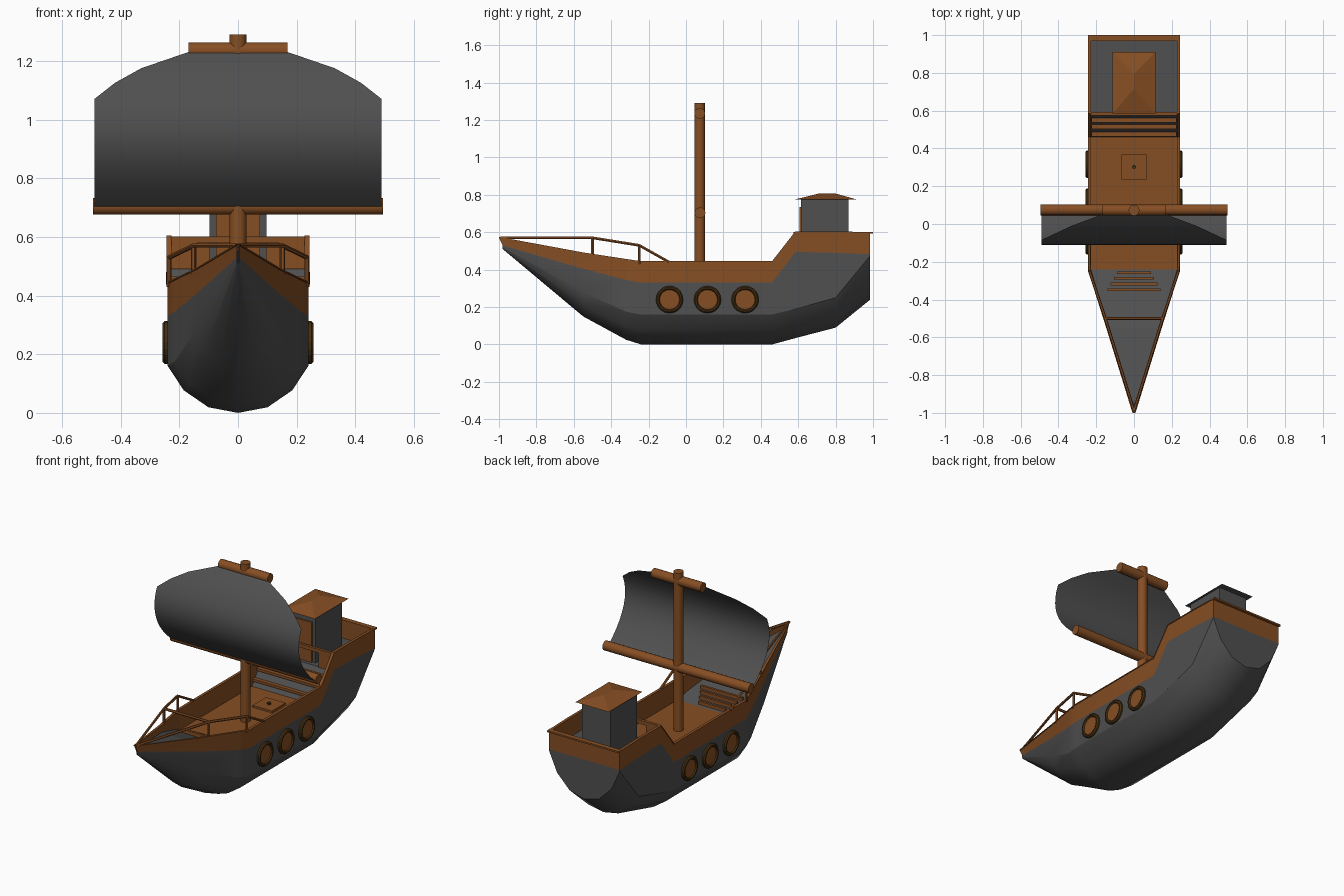
import bpy, bmesh, math
from mathutils import Vector

if "Cube" in bpy.data.objects:
    bpy.data.objects.remove(bpy.data.objects["Cube"])


def material(name, rgb):
    m = bpy.data.materials.new(name)
    m.diffuse_color = (*rgb, 1)
    m.use_nodes = True
    m.node_tree.nodes["Principled BSDF"].inputs["Base Color"].default_value = m.diffuse_color
    return m


WOOD = material("brown wood", (0.24, 0.077, 0.017))
GREY = material("dark grey", (0.08, 0.08, 0.08))
DARK = material("dark brown", (0.06, 0.028, 0.006))


def make(name, verts, faces, mats, idx=None, smooth=None, fix=True):
    me = bpy.data.meshes.new(name)
    me.from_pydata(verts, [], faces)
    for m in mats:
        me.materials.append(m)
    if idx:
        for p, i in zip(me.polygons, idx):
            p.material_index = i
    if fix:
        bm = bmesh.new()
        bm.from_mesh(me)
        bmesh.ops.remove_doubles(bm, verts=bm.verts, dist=0.0001)
        bmesh.ops.recalc_face_normals(bm, faces=bm.faces)
        bm.to_mesh(me)
        bm.free()
    ob = bpy.data.objects.new(name, me)
    bpy.context.collection.objects.link(ob)
    if smooth:
        bpy.ops.object.select_all(action='DESELECT')
        ob.select_set(True)
        bpy.context.view_layer.objects.active = ob
        bpy.ops.object.shade_smooth_by_angle(angle=math.radians(smooth))
    return ob


def box(name, x0, x1, y0, y1, z0, z1, mat):
    v = [(x, y, z) for x in (x0, x1) for y in (y0, y1) for z in (z0, z1)]
    f = [(0, 1, 3, 2), (4, 6, 7, 5), (0, 4, 5, 1), (2, 3, 7, 6), (0, 2, 6, 4), (1, 5, 7, 3)]
    return make(name, v, f, [mat])


def rod(name, a, b, r, mat, n=6, smooth=None):
    a, b = Vector(a), Vector(b)
    q = (b - a).to_track_quat('Z', 'Y')
    ring = [q @ Vector((r * math.cos(math.tau * i / n), r * math.sin(math.tau * i / n), 0)) for i in range(n)]
    v = [a + p for p in ring] + [b + p for p in ring]
    f = [(i, (i + 1) % n, n + (i + 1) % n, n + i) for i in range(n)]
    f += [tuple(range(n)), tuple(range(n, 2 * n))]
    return make(name, v, f, [mat], smooth=smooth)


# Hull stations: y, half width, keel z, chine z, strake z, rim z, deck z
S = [(-0.98, 0.004, 0.51, 0.52, 0.53, 0.57, 0.55),
     (-0.55, 0.143, 0.15, 0.28, 0.405, 0.487, 0.45),
     (-0.32, 0.216, 0.025, 0.175, 0.345, 0.452, 0.36),
     (-0.24, 0.24, 0.0, 0.16, 0.33, 0.44, 0.32),
     (0.46, 0.24, 0.0, 0.16, 0.33, 0.44, 0.32),
     (0.585, 0.24, 0.034, 0.19, 0.495, 0.60, 0.49),
     (0.80, 0.24, 0.09, 0.25, 0.49, 0.60, 0.49),
     (0.985, 0.24, 0.24, 0.475, 0.482, 0.595, 0.49)]
T = 0.013


def half(s):
    y, w, k, c, st, rim, d = s
    tip = -0.02 if y < -0.9 else 0
    h = c - k
    return [(0, y, k), (0.42 * w, y, k + 0.12 * h), (0.77 * w, y, k + 0.48 * h),
            (w, y, c), (w, y, st), (w, y + tip, rim)]


def loft(name, rows, mats, rule, caps=(), smooth=None):
    n = len(rows[0])
    v = [p for r in rows for p in r]
    f, idx = [], []
    for i in range(len(rows) - 1):
        for j in range(n - 1):
            f.append((i * n + j, i * n + j + 1, (i + 1) * n + j + 1, (i + 1) * n + j))
            idx.append(rule(i, j))
    for cap, m in caps:
        f.append(cap)
        idx.append(m)
    return make(name, v, f, mats, idx, smooth)


# Hull shell: grey bottom, wooden strake, flat transom
rows = []
for s in S:
    h = half(s)
    rows.append([(-x, y, z) for x, y, z in h[:0:-1]] + h)
b = (len(S) - 1) * 11
loft("hull", rows, [GREY, WOOD], lambda i, j: 1 if j in (0, 9) else 0,
     [(tuple(range(b + 1, b + 10)), 0), ((b, b + 1, b + 9, b + 10), 1)], 25)

# Bulwark inner faces and rim, both sides
for side, sg in (("left", -1), ("right", 1)):
    rows = []
    for y, w, k, c, st, rim, d in S:
        t = min(T, w)
        yy = y - 0.02 if y < -0.9 else y
        rows.append([(sg * w, yy, rim), (sg * (w + 0.004), yy, rim), (sg * (w + 0.004), yy, rim + 0.005),
                     (sg * (w - t), yy, rim + 0.005), (sg * (w - t), y, d)])
    loft(side + "_bulwark", rows, [WOOD], lambda i, j: 0)
box("stern_bulwark", -0.24, 0.24, 0.97, 0.984, 0.49, 0.595, WOOD)
box("stern_rim", -0.244, 0.244, 0.97, 1.0, 0.592, 0.602, WOOD)

# Decks: grey foredeck, wooden main deck, grey stair slope and aft deck
loft("decks", [[(-s[1] + 0.002, s[0], s[6]), (s[1] - 0.002, s[0], s[6])] for s in S], [GREY, WOOD],
     lambda i, j: 1 if i == 3 else 0)

# Foredeck and aft steps
for i in range(4):
    y, w = -0.258 - 0.03 * i, 0.09 + 0.017 * i
    box(f"fore_step_{i + 1}", -w, w, y - 0.007, y + 0.007, 0.325 + 0.016 * i, 0.346 + 0.016 * i, WOOD)
for i, y in enumerate((0.475, 0.515, 0.55)):
    box(f"aft_step_{i + 1}", -0.226, 0.226, y - 0.012, y + 0.012, 0.35 + 0.05 * i, 0.365 + 0.05 * i, WOOD)
box("aft_crossbeam", -0.228, 0.228, 0.575, 0.592, 0.58, 0.602, WOOD)
for sg, side in ((-1, "left"), (1, "right")):
    a, c = sorted((sg * 0.14, sg * 0.228))
    box(side + "_aft_panel", a, c, 0.578, 0.589, 0.49, 0.58, WOOD)

# Hatch
box("hatch", -0.066, 0.066, 0.236, 0.367, 0.32, 0.332, WOOD)
rod("hatch_knob", (0, 0.302, 0.33), (0, 0.302, 0.342), 0.011, DARK, 8)

# Cabin with door and low hipped roof
box("cabin", -0.097, 0.097, 0.615, 0.87, 0.49, 0.78, GREY)
box("cabin_door", -0.075, 0.075, 0.607, 0.615, 0.49, 0.735, WOOD)
rx, y0, y1, z = 0.113, 0.585, 0.91, 0.776
make("cabin_roof", [(-rx, y0, z), (rx, y0, z), (rx, y1, z), (-rx, y1, z), (0, 0.715, 0.808), (0, 0.795, 0.808)],
     [(0, 1, 4), (1, 2, 5, 4), (2, 3, 5), (3, 0, 4, 5), (0, 3, 2, 1)], [WOOD, GREY], [0, 0, 0, 0, 1])

# Mast and yards
rod("mast", (0, 0.073, 0.31), (0, 0.073, 1.29), 0.029, WOOD, 14, 40)
rod("lower_yard", (-0.495, 0.075, 0.704), (0.495, 0.075, 0.704), 0.029, WOOD, 14, 40)
rod("upper_yard", (-0.168, 0.073, 1.235), (0.168, 0.073, 1.235), 0.029, WOOD, 14, 40)

# Billowing sail sheet, narrowing towards the upper yard
rows = []
levels = [0.70 + i * 0.037 for i in range(10)] + [1.07, 1.125, 1.175, 1.23]
widths = [0.49] * 11 + [0.42, 0.33, 0.17]
for z, w in zip(levels, widths):
    y = -0.11 + 0.16 * ((z - 0.965) / 0.265) ** 2
    rows.append([(-w, y, z), (w, y, z)])
loft("sail", rows, [GREY], lambda i, j: 0, smooth=40)

# Portholes and bow railing, mirrored
for sg, side in ((-1, "left"), (1, "right")):
    for k, y in enumerate((-0.088, 0.115, 0.316)):
        nm = f"{side}_porthole_{k + 1}"
        # stepped ring profile turned around the x axis: (x, radius)
        prof = [(0.235, 0.073), (0.25, 0.073), (0.257, 0.066), (0.257, 0.058), (0.248, 0.052)]
        rows = [[(sg * x, y + r * math.cos(a), 0.24 + r * math.sin(a)) for x, r in prof]
                for a in [math.tau * i / 20 for i in range(21)]]
        loft(nm + "_ring", rows, [DARK], lambda i, j: 0)
        rod(nm + "_pane", (sg * 0.235, y, 0.24), (sg * 0.249, y, 0.24), 0.053, WOOD, 20)
    pts = [(0, -0.99, 0.57), (sg * 0.152, -0.5, 0.57), (sg * 0.235, -0.25, 0.53), (sg * 0.238, -0.09, 0.44)]
    for i in range(3):
        rod(f"{side}_bow_rail_{i + 1}", pts[i], pts[i + 1], 0.008, WOOD)
    rod(side + "_front_rail_post", (sg * 0.152, -0.5, 0.47), pts[1], 0.008, WOOD)
    rod(side + "_rear_rail_post", (sg * 0.235, -0.25, 0.43), pts[2], 0.008, WOOD)
rod("bow_rail_crossbar", (-0.152, -0.5, 0.57), (0.152, -0.5, 0.57), 0.008, WOOD)
